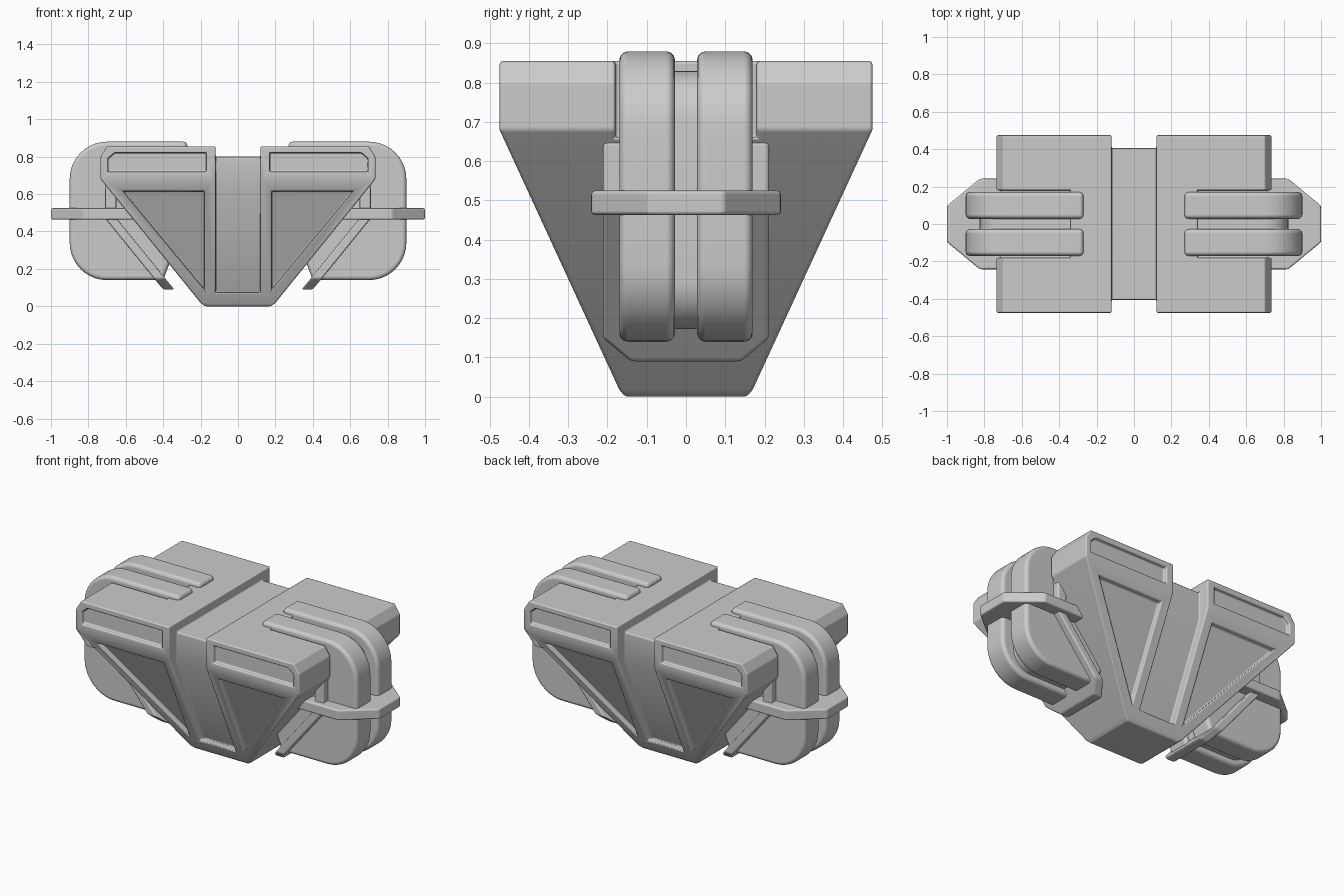
import bpy, bmesh
from math import sin, cos, pi, radians
from mathutils import Vector

if "Cube" in bpy.data.objects:
    bpy.data.objects.remove(bpy.data.objects["Cube"])


def finish(name, bm):
    bmesh.ops.recalc_face_normals(bm, faces=bm.faces)
    me = bpy.data.meshes.new(name)
    bm.to_mesh(me)
    bm.free()
    ob = bpy.data.objects.new(name, me)
    bpy.context.collection.objects.link(ob)
    return ob


def prism(name, pts, vec):
    """Extrude one polygon of 3D points along vec."""
    bm = bmesh.new()
    f = bm.faces.new([bm.verts.new(p) for p in pts])
    r = bmesh.ops.extrude_face_region(bm, geom=[f], use_keep_orig=True)
    new = [g for g in r['geom'] if isinstance(g, bmesh.types.BMVert)]
    bmesh.ops.translate(bm, verts=new, vec=Vector(vec))
    return finish(name, bm)


def loft(name, rows):
    """Stack rectangles given as (x min, x max, half depth, z)."""
    bm = bmesh.new()
    rings = [[bm.verts.new(p) for p in ((a, -h, z), (b, -h, z), (b, h, z), (a, h, z))]
             for a, b, h, z in rows]
    for r, s in zip(rings, rings[1:]):
        for i in range(4):
            j = (i + 1) % 4
            bm.faces.new((r[i], r[j], s[j], s[i]))
    bm.faces.new(rings[0])
    bm.faces.new(rings[-1])
    return finish(name, bm)


def activate(ob):
    bpy.ops.object.select_all(action='DESELECT')
    ob.select_set(True)
    bpy.context.view_layer.objects.active = ob


def cut(ob, cutter):
    m = ob.modifiers.new('cut', 'BOOLEAN')
    m.operation, m.solver, m.object = 'DIFFERENCE', 'EXACT', cutter
    activate(ob)
    bpy.ops.object.modifier_apply(modifier=m.name)
    bpy.data.objects.remove(cutter)


def soften(ob, width, segments=2):
    m = ob.modifiers.new('edge', 'BEVEL')
    m.width, m.segments = width, segments
    m.limit_method, m.angle_limit = 'ANGLE', radians(25)
    m.harden_normals = True
    activate(ob)
    bpy.ops.object.shade_smooth_by_angle(angle=radians(30))


# Tapered main body with chamfered top side corners
body = loft('main_body', [(-.175, .175, .155, 0), (-.2, .2, .17, .018),
                          (-.735, .735, .475, .68), (-.735, .735, .475, .80),
                          (-.70, .70, .475, .855)])

# Centre channel running over front, top and back
channel = [(-.7, .075), (-.152, .075), (-.405, .63), (-.405, .80), (.405, .80),
           (.405, .63), (.152, .075), (.7, .075), (.7, 1), (-.7, 1)]
cut(body, prism('channel_cutter', [(-.12, y, z) for y, z in channel], (.24, 0, 0)))

# Recessed panels and side notches
triangle = [(.18, .09), (.615, .615), (.18, .615)]
window = [(.17, .72), (.695, .72), (.695, .79), (.66, .82), (.17, .82)]
for sx in (-1, 1):
    for sy in (-1, 1):
        slope = [(sx * x, sy * (.135 + .461 * z), z) for x, z in triangle]
        cut(body, prism('panel_cutter', slope, (0, sy * .1, 0)))
        flat = [(sx * x, sy * .45, z) for x, z in window]
        cut(body, prism('window_cutter', flat, (0, sy * .1, 0)))
    notch = [(sx * x, -.18, z) for x, z in ((.34, .66), (1, .66), (1, 1), (.34, 1))]
    cut(body, prism('notch_cutter', notch, (0, .36, 0)))
soften(body, .008)


def rounded_side(inner_x, outer_x, low, high, r, tail):
    """Side outline: straight top, two round outer corners, straight bottom."""
    pts = [(inner_x, high)]
    for zc, start in ((high - r, pi / 2), (low + r, 0)):
        for i in range(11):
            a = start - i * pi / 20
            pts.append((outer_x - r + r * cos(a), zc + r * sin(a)))
    return pts + tail


for sx, side in ((-1, 'left'), (1, 'right')):
    # Twin curved bands
    outline = rounded_side(.27, .90, .14, .88, .2, [(.40, .14), (.34, .3), (.27, .8)])
    for y, tag in ((-.17, 'front'), (.028, 'back')):
        band = prism(f'{side}_{tag}_band', [(sx * x, y, z) for x, z in outline], (0, .142, 0))
        soften(band, .022, 3)

    # Recessed core between the bands
    core_line = rounded_side(.33, .825, .173, .83, .125, [(.41, .173), (.33, .45)])
    core = prism(f'{side}_core', [(sx * x, -.1, z) for x, z in core_line], (0, .2, 0))
    soften(core, .005)

    # Backing plate standing off the sloped side
    rows = [(.34, .40, .14, .09), (.39, .45, .212, .15),
            (.65, .71, .212, .47), (.65, .71, .212, .65)]
    plate = loft(f'{side}_backing_plate',
                 [(min(sx * a, sx * b), max(sx * a, sx * b), h, z) for a, b, h, z in rows])
    soften(plate, .01)

    # Horizontal bumper collar
    collar_line = [(.5, -.242), (.825, -.242), (1, -.097), (1, .097), (.825, .242), (.5, .242)]
    collar = prism(f'{side}_collar', [(sx * x, y, .463) for x, y in collar_line], (0, 0, .062))
    soften(collar, .01)
